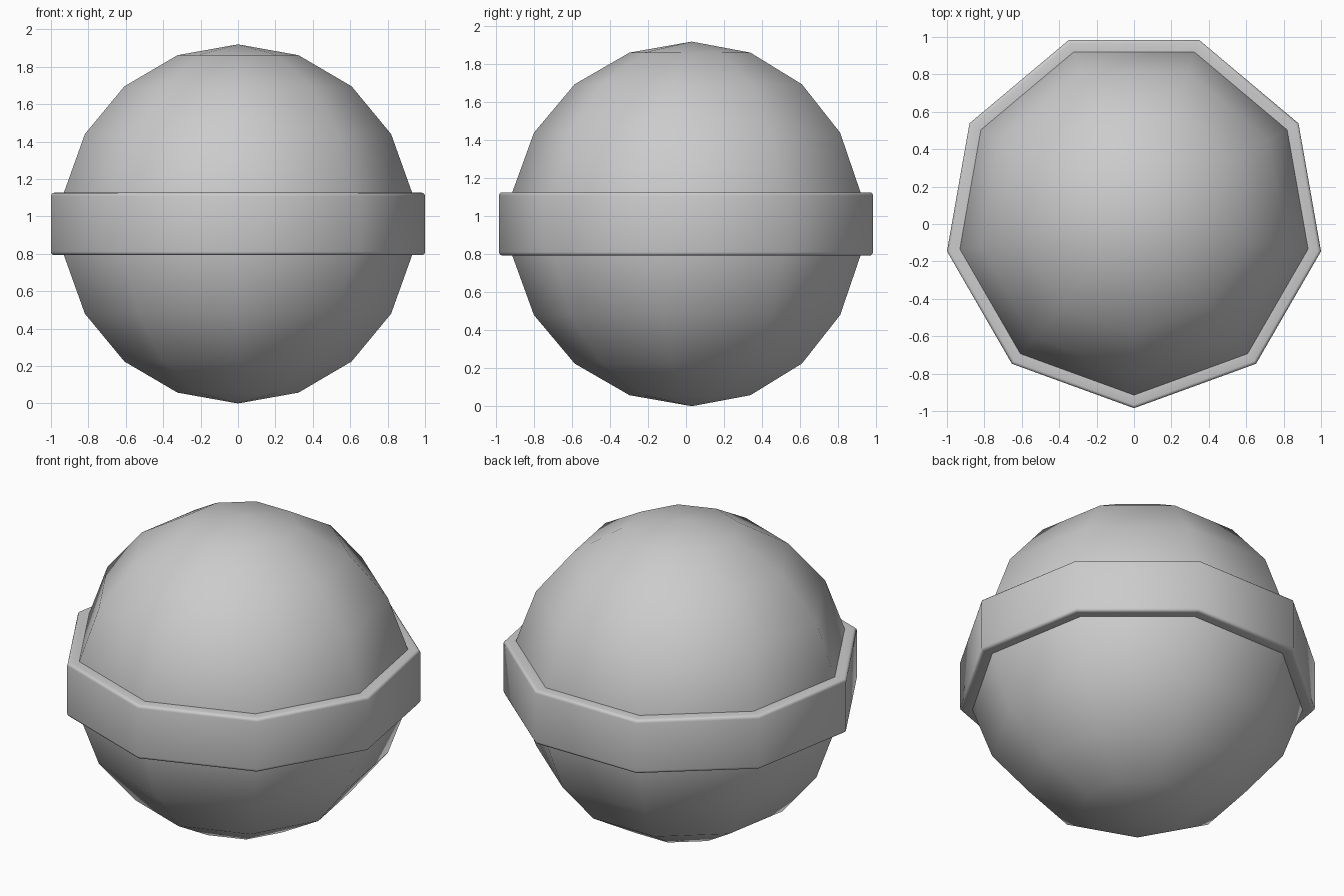
import bpy, bmesh, math

if "Cube" in bpy.data.objects:
    bpy.data.objects.remove(bpy.data.objects["Cube"])

SIDES = 9
R = 0.96                                  # ball radius, also its centre height
BAND_R = 1.0 / math.cos(math.radians(10)) # outer corner radius of the band
CY = BAND_R * (1 - math.cos(math.radians(20))) / 2  # centres the 9-gon bounds on y = 0


def lathe(name, profile, closed=False):
    """Revolve (radius, z) points, listed bottom to top, with one corner facing -y."""
    bm = bmesh.new()
    rings = []
    for r, z in profile:
        if r < 1e-5:
            rings.append([bm.verts.new((0, CY, z))] * SIDES)
            continue
        ring = []
        for i in range(SIDES):
            a = -math.pi / 2 + 2 * math.pi * i / SIDES
            ring.append(bm.verts.new((r * math.cos(a), CY + r * math.sin(a), z)))
        rings.append(ring)
    pairs = list(zip(rings, rings[1:]))
    if closed:
        pairs.append((rings[-1], rings[0]))
    for low, high in pairs:
        for i in range(SIDES):
            j = (i + 1) % SIDES
            bm.faces.new(list(dict.fromkeys((low[i], low[j], high[j], high[i]))))
    bmesh.ops.recalc_face_normals(bm, faces=bm.faces[:])
    mesh = bpy.data.meshes.new(name)
    bm.to_mesh(mesh)
    bm.free()
    obj = bpy.data.objects.new(name, mesh)
    bpy.context.collection.objects.link(obj)
    bpy.ops.object.select_all(action='DESELECT')
    obj.select_set(True)
    bpy.context.view_layer.objects.active = obj
    bpy.ops.object.shade_smooth_by_angle(angle=math.radians(50))
    return obj


# Low-poly ball: nine rings of faces
angles = [math.radians(20 * k) for k in range(10)]
lathe("ball", [(R * math.sin(a), R - R * math.cos(a)) for a in angles])

# Raised belt around the middle, with softened outer rims
half = R * math.cos(math.radians(80))
inner = R * math.sin(math.radians(80))
bev = 0.018
corner = [(BAND_R - bev + bev * math.sin(t), half - bev + bev * math.cos(t))
          for t in (math.radians(a) for a in (0, 30, 60, 90))]
upper = [(inner, half)] + corner
lower = [(r, -h) for r, h in upper]
lathe("belt", [(r, R + h) for r, h in lower + upper[::-1]], closed=True)
